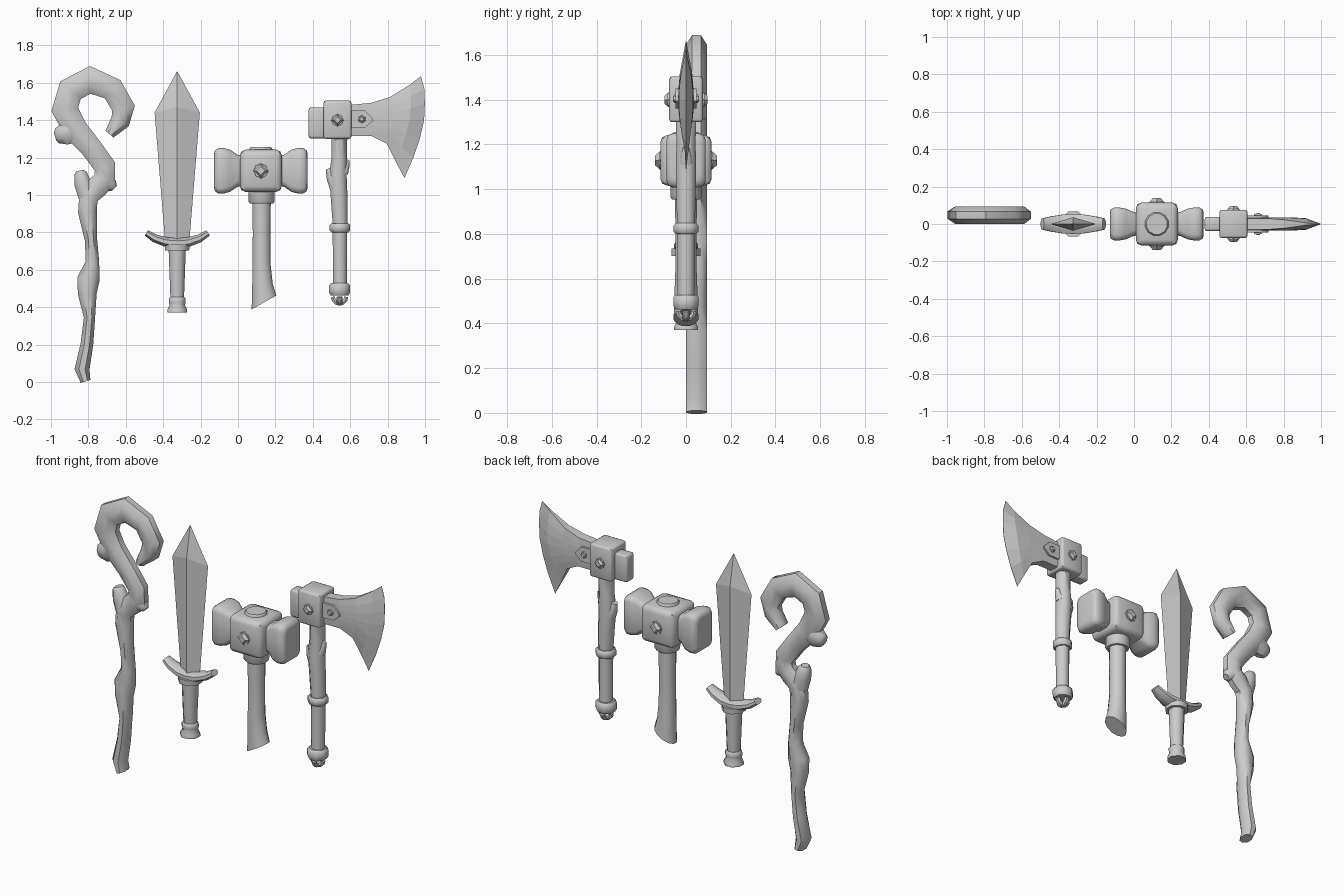
import bpy, bmesh, math
from mathutils import Vector, Matrix

if "Cube" in bpy.data.objects:
    bpy.data.objects.remove(bpy.data.objects["Cube"])

smooth_parts = []


def finish(name, bm, smooth=True):
    bmesh.ops.remove_doubles(bm, verts=bm.verts, dist=0.0005)
    bmesh.ops.recalc_face_normals(bm, faces=bm.faces)
    me = bpy.data.meshes.new(name)
    bm.to_mesh(me)
    bm.free()
    ob = bpy.data.objects.new(name, me)
    bpy.context.collection.objects.link(ob)
    if smooth:
        smooth_parts.append(ob)
    return ob


def loft(name, rings, smooth=True):
    """Skin a list of equal-length point rings and cap the ends."""
    bm = bmesh.new()
    vs = [[bm.verts.new(p) for p in r] for r in rings]
    n = len(rings[0])
    for a, b in zip(vs, vs[1:]):
        for i in range(n):
            j = (i + 1) % n
            bm.faces.new((a[i], a[j], b[j], b[i]))
    bm.faces.new(vs[0])
    bm.faces.new(vs[-1])
    return finish(name, bm, smooth)


def tube(name, pts, y=0.0, sides=8, end_dir=None):
    """Sweep an elliptical ring along (x, z, radius, depth) points in the xz plane."""
    rings, f = [], 1 / math.cos(math.pi / sides)
    for i, (x, z, r, d) in enumerate(pts):
        a, b = pts[max(i - 1, 0)], pts[min(i + 1, len(pts) - 1)]
        t = Vector((b[0] - a[0], b[1] - a[1])).normalized()
        n = Vector((-t.y, t.x))
        if end_dir and i == len(pts) - 1:
            n = Vector(end_dir)
        ring = []
        for k in range(sides):
            an = 2 * math.pi * (k + 0.5) / sides
            c, s = math.cos(an) * f, math.sin(an) * f
            ring.append((x + n.x * r * c, y + d * s, z + n.y * r * c))
        rings.append(ring)
    return loft(name, rings)


def round_tube(name, x, prof, sides=8):
    """Vertical turned part from (z, radius) pairs."""
    return tube(name, [(x, z, r, r) for z, r in prof], sides=sides)


def box(name, c, size, bevel, segs=2):
    bm = bmesh.new()
    bmesh.ops.create_cube(bm, size=1, matrix=Matrix.Translation(c) @ Matrix.Diagonal((*size, 1)))
    bmesh.ops.bevel(bm, geom=bm.edges[:], offset=bevel, segments=segs, profile=0.5, affect='EDGES')
    return finish(name, bm)


def bolts(name, x, z, y, r, h=0.025, sides=4):
    """Faceted stud on a washer, front and back."""
    for s, side in ((-1, 'front'), (1, 'back')):
        bm = bmesh.new()
        for n, r1, r2, lo, hi in ((8, r * .95, r * .85, -0.01, 0.008), (sides, r, r * .5, 0, h)):
            m = (Matrix.Translation((x, s * (y + (lo + hi) / 2), z))
                 @ Matrix.Rotation(-s * math.pi / 2, 4, 'X'))
            bmesh.ops.create_cone(bm, cap_ends=True, segments=n, radius1=r1, radius2=r2,
                                  depth=hi - lo, matrix=m)
        finish(f'{name}_{side}', bm)


# --- Crooked staff ---
SY, SD = 0.047, 0.047
shaft = [(-.815, .003, .027), (-.834, .067, .040), (-.808, .20, .034), (-.794, .345, .030),
         (-.806, .47, .050), (-.800, .55, .060), (-.778, .644, .036), (-.786, .76, .033),
         (-.805, .906, .050), (-.800, .985, .052), (-.755, 1.04, .060), (-.712, 1.085, .060),
         (-.712, 1.152, .058), (-.783, 1.25, .058), (-.870, 1.35, .066), (-.926, 1.457, .072),
         (-.896, 1.56, .072), (-.790, 1.615, .074), (-.670, 1.565, .064), (-.612, 1.463, .062),
         (-.630, 1.392, .052), (-.687, 1.325, .028)]
tube('staff_shaft', [(x, z, r, SD) for x, z, r in shaft], SY)
tube('staff_twig', [(-.80, .98, .05, .045), (-.83, 1.06, .045, .042), (-.842, 1.115, .034, .036),
                    (-.845, 1.13, .02, .025)], SY)
tube('staff_burl_left', [(-.86, 1.35, .07, .045), (-.93, 1.325, .058, .044),
                         (-.968, 1.315, .04, .032), (-.978, 1.312, .02, .02)], SY)
tube('staff_burl_right', [(-.72, 1.08, .055, .044), (-.675, 1.05, .035, .035),
                          (-.66, 1.035, .018, .02)], SY)

# --- Sword ---
SX = -0.325
blade = [(.74, .064, .034, 0), (1.44, .121, .036, .03), (1.66, .0015, .0015, 0)]
loft('sword_blade', [[(SX - w, 0, z), (SX, -d, z + k), (SX + w, 0, z), (SX, d, z + k)]
                     for z, w, d, k in blade], smooth=False)
half = [(.165, .797, .017, .03), (.12, .768, .022, .04), (.06, .748, .026, .05)]
tube('sword_guard', [(SX - x, z, r, d) for x, z, r, d in half] + [(SX, .743, .028, .053)]
     + [(SX + x, z, r, d) for x, z, r, d in reversed(half)])
round_tube('sword_collar', SX, [(.735, .066), (.702, .064)])
round_tube('sword_grip', SX, [(.71, .046), (.44, .036)])
round_tube('sword_pommel', SX, [(.455, .038), (.445, .045), (.425, .045), (.41, .041),
                                (.385, .053), (.37, .053)])

# --- Hammer ---
HX, HZ = 0.122, 1.129
box('hammer_block', (HX, 0, HZ), (.225, .23, .225), .03)
head = [(.09, .080, .060), (.125, .086, .064), (.165, .113, .082), (.20, .122, .088),
        (.228, .121, .088), (.246, .108, .078), (.25, .09, .062)]
for s, side in ((-1, 'left'), (1, 'right')):
    rings = []
    for x, h, d in head:
        c = .03
        quarter = [(d, h - c), (d - c * .3, h - c * .3), (d - c, h)]
        yz = quarter + [(-y, z) for y, z in quarter[::-1]]
        yz += [(-y, -z) for y, z in yz]
        rings.append([(HX + s * x, y, HZ + z) for y, z in yz])
    loft(f'hammer_head_{side}', rings)
round_tube('hammer_top_plug', HX, [(1.20, .062), (1.245, .062), (1.255, .055)], 12)
round_tube('hammer_collar', HX + .004, [(1.04, .07), (.965, .07), (.953, .062)], 12)
tube('hammer_handle', [(.126, 1.0, .050, .050), (.126, .80, .047, .047), (.126, .63, .048, .048),
                       (.131, .52, .055, .052), (.139, .425, .076, .055)],
     sides=12, end_dir=(.87, .49))
bolts('hammer_stud', HX, HZ, .113, .044)

# --- Axe ---
AX = 0.543
# Blade columns: top, middle, bottom points, thickness at middle and rim
cols = [((.59, 1.48), (.59, 1.395), (.59, 1.315), .035, .030),
        ((.71, 1.492), (.71, 1.40), (.715, 1.315), .035, .030),
        ((.81, 1.522), (.83, 1.40), (.795, 1.275), .035, .022),
        ((.92, 1.59), (.915, 1.395), (.845, 1.175), .032, .006),
        ((.978, 1.635), (.995, 1.40), (.890, 1.09), .001, .001)]
rings = []
for a, b, c, ym, yr in cols:
    front = []
    for i in range(7):
        t = i / 6
        w = ((1 - t) * (1 - 2 * t), 4 * t * (1 - t), t * (2 * t - 1))
        x, z = (w[0] * a[k] + w[1] * b[k] + w[2] * c[k] for k in (0, 1))
        front.append((min(x, .999), yr + (ym - yr) * w[1], z))
    rings.append(front + [(x, -y, z) for x, y, z in reversed(front)])
loft('axe_blade', rings, smooth=False)
box('axe_socket', (.532, 0, 1.402), (.15, .15, .205), .013)
box('axe_back_plate', (.425, 0, 1.385), (.095, .075, .165), .012)
# Riveted straps on both faces of the blade
strap = [(.59, 1.45), (.68, 1.45), (.72, 1.41), (.72, 1.395), (.68, 1.36), (.59, 1.36)]
loft('axe_strap', [[(x, y, z) for x, z in strap] for y in (-.046, .046)])
bolts('axe_socket_stud', .532, 1.40, .074, .036, .022)
bolts('axe_strap_rivet', .662, 1.405, .045, .022, .014, 6)
tube('axe_handle_upper', [(.543, 1.33, .042, .045), (.541, 1.20, .041, .043),
                          (.534, 1.10, .047, .045), (.540, 1.0, .045, .043),
                          (.547, .82, .039, .04)])
tube('axe_knot_left', [(.528, 1.03, .035, .035), (.503, 1.10, .032, .03), (.485, 1.142, .016, .018)])
tube('axe_knot_right', [(.56, 1.12, .03, .03), (.578, 1.165, .02, .02), (.588, 1.188, .01, .012)])
round_tube('axe_handle_lower', AX + .002, [(.83, .039), (.49, .037)])
round_tube('axe_ring', AX + .002, [(.848, .046), (.838, .055), (.81, .055), (.80, .046)])
round_tube('axe_end_cap', AX, [(.528, .046), (.515, .057), (.48, .057), (.463, .048)])
# Crossed loops under the cap
for turn, nm in ((0, 'wide'), (math.pi / 2, 'deep')):
    lp = []
    for k in range(7):
        an = math.pi * k / 6
        lp.append((.036 * math.cos(an), .455 - .036 * math.sin(an), .011, .014))
    ob = tube(f'axe_loop_{nm}', lp, sides=6)
    ob.data.transform(Matrix.Translation((AX, 0, 0)) @ Matrix.Rotation(turn, 4, 'Z'))

# Smooth the rounded parts, keeping hard corners
bpy.ops.object.select_all(action='DESELECT')
for ob in smooth_parts:
    ob.select_set(True)
bpy.context.view_layer.objects.active = smooth_parts[0]
bpy.ops.object.shade_smooth_by_angle(angle=math.radians(46))
